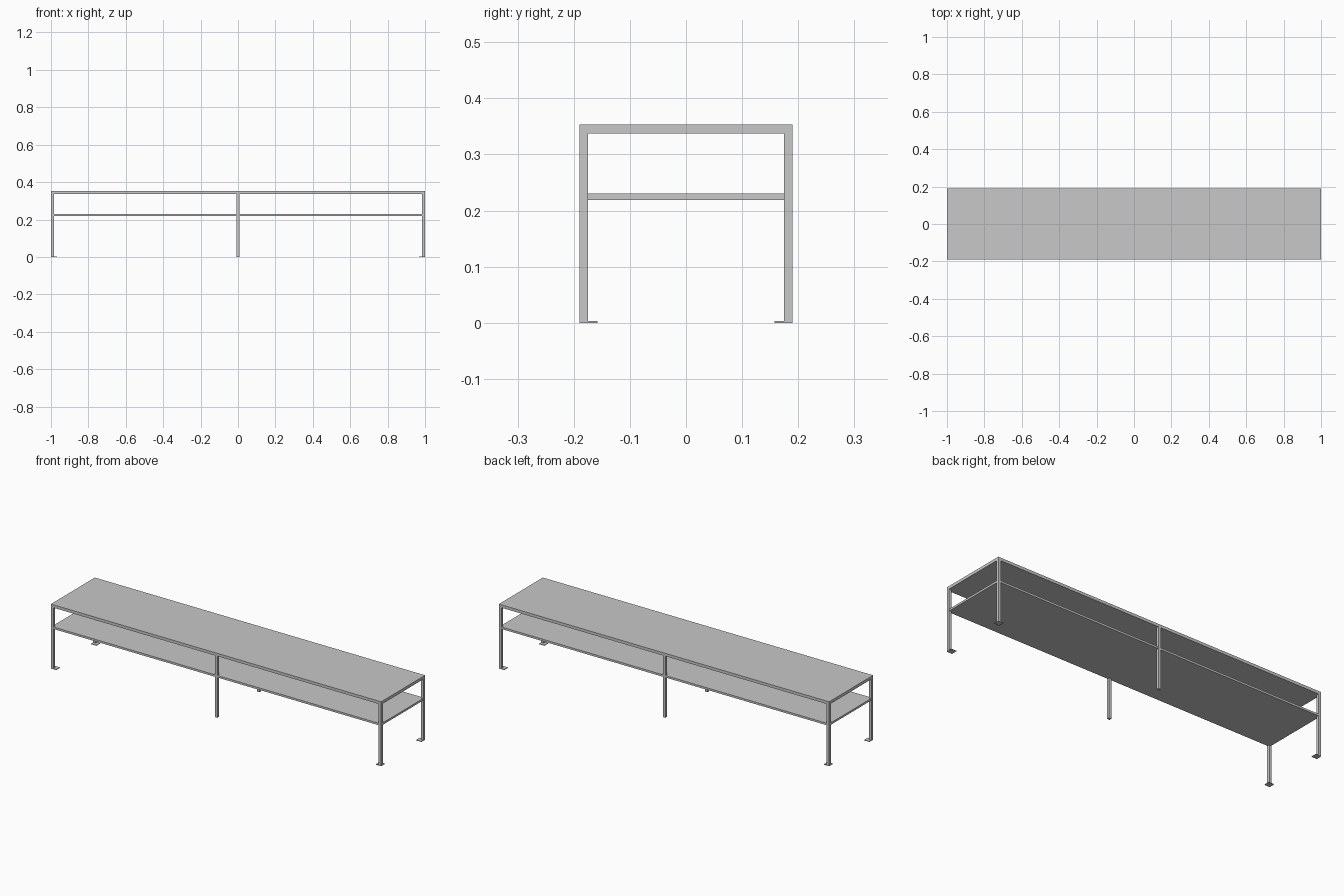
import bpy

cube = bpy.data.objects.get("Cube")
if cube:
    bpy.data.objects.remove(cube, do_unlink=True)

# Single painted-steel grey for every part
grey = bpy.data.materials.new("light_grey")
grey.use_nodes = True
colour = (0.58, 0.58, 0.58, 1)
grey.diffuse_color = colour
grey.node_tree.nodes["Principled BSDF"].inputs["Base Color"].default_value = colour


def box(name, low, high):
    """Axis-aligned box between two opposite corners."""
    centre = [(a + b) / 2 for a, b in zip(low, high)]
    bpy.ops.mesh.primitive_cube_add(size=1, location=centre)
    obj = bpy.context.object
    obj.name = name
    obj.scale = [abs(b - a) for a, b in zip(low, high)]
    bpy.ops.object.transform_apply(location=False, rotation=False, scale=True)
    obj.data.materials.append(grey)
    return obj


HALF_X, HALF_Y = 1.0, 0.19
TOP_LOW, TOP_HIGH = 0.337, 0.353
LEG = 0.015          # leg width
FOOT = 0.032         # foot plate side
FOOT_HEIGHT = 0.003

# Table top and lower shelf
box("table_top", (-HALF_X, -HALF_Y, TOP_LOW), (HALF_X, HALF_Y, TOP_HIGH))
shelf_x, shelf_y = HALF_X - 0.003, HALF_Y - 0.003
box("lower_shelf", (-shelf_x, -shelf_y, 0.219), (shelf_x, shelf_y, 0.23))

for side_y, depth_name in ((-1, "front"), (1, "back")):
    outer, inner = side_y * HALF_Y, side_y * (HALF_Y - LEG)

    # Middle leg
    box(depth_name + "_middle_leg",
        (-LEG / 2, outer, 0), (LEG / 2, inner, TOP_LOW))

    # Corner legs with foot plates pointing inward
    for side_x, side_name in ((-1, "right"), (1, "left")):
        name = depth_name + "_" + side_name
        edge = side_x * HALF_X
        box(name + "_leg",
            (edge, outer, 0), (edge - side_x * LEG, inner, TOP_LOW))
        box(name + "_foot", (edge, outer, 0),
            (edge - side_x * FOOT, outer - side_y * FOOT, FOOT_HEIGHT))
